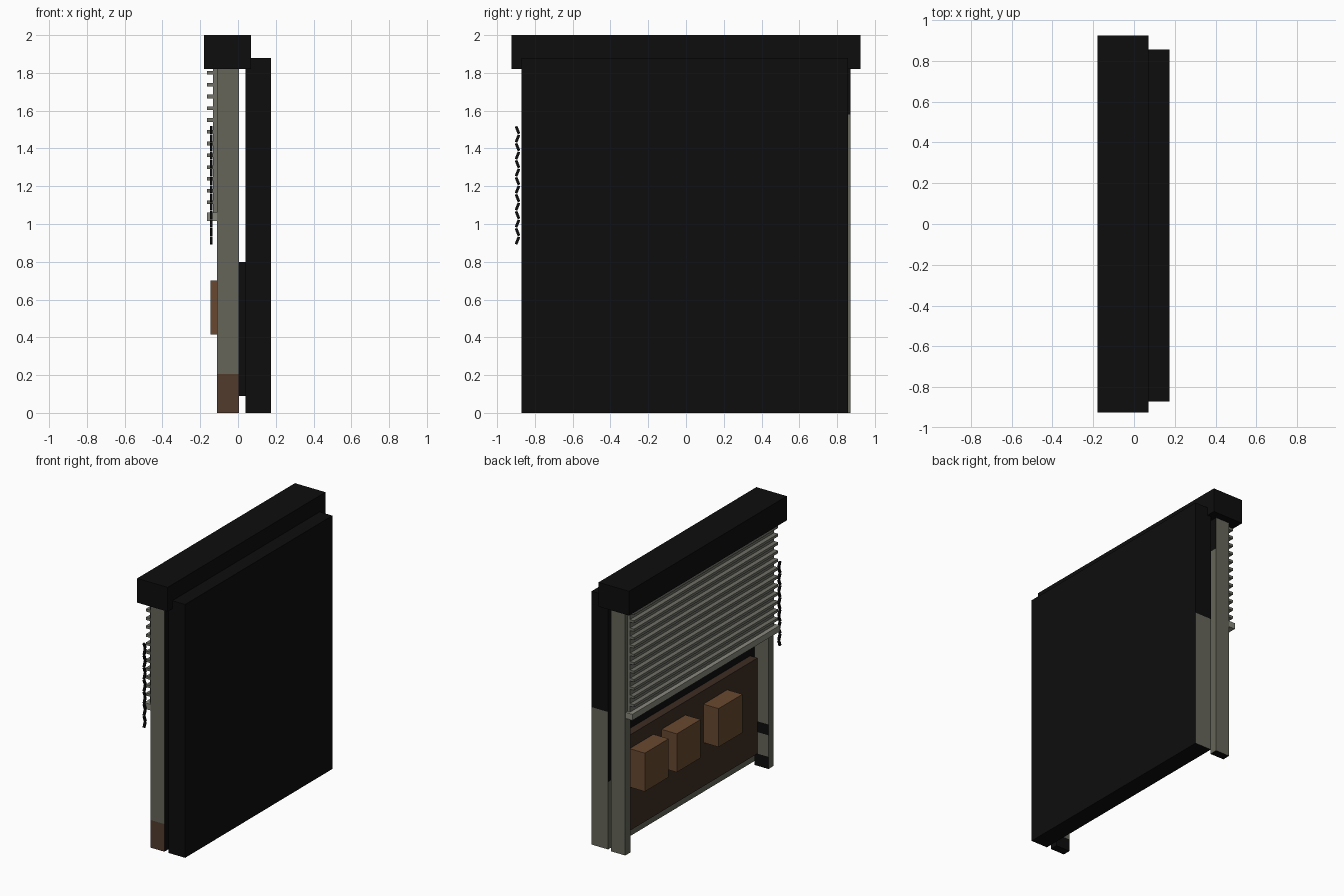
import bpy
import bmesh
from mathutils import Vector, Matrix

cube = bpy.data.objects.get("Cube")
if cube:
    bpy.data.objects.remove(cube, do_unlink=True)


def material(name, rgb):
    m = bpy.data.materials.new(name)
    m.use_nodes = True
    m.diffuse_color = (*rgb, 1)
    bsdf = next(n for n in m.node_tree.nodes if n.type == "BSDF_PRINCIPLED")
    bsdf.inputs["Base Color"].default_value = (*rgb, 1)
    bsdf.inputs["Roughness"].default_value = 0.8
    return m


BLACK = material("soot_black", (0.004, 0.004, 0.004))
GREY = material("weathered_grey", (0.13, 0.13, 0.10))
SLAT = material("slat_grey", (0.16, 0.16, 0.135))
RAIL = material("pale_rail_grey", (0.25, 0.25, 0.21))
RUST = material("rust_brown", (0.085, 0.043, 0.026))
BOARD = material("dark_wood", (0.045, 0.026, 0.017))
CRATE = material("crate_brown", (0.14, 0.066, 0.03))


def box(name, xs, ys, zs, mats, cuts=(), rule=None):
    """Box between bounds; cut at heights, faces coloured by rule(normal, centre)."""
    bm = bmesh.new()
    bmesh.ops.create_cube(bm, size=1)
    for v in bm.verts:
        for i, (lo, hi) in enumerate((xs, ys, zs)):
            v.co[i] = lo if v.co[i] < 0 else hi
    for z in cuts:
        bmesh.ops.bisect_plane(bm, geom=bm.verts[:] + bm.edges[:] + bm.faces[:],
                               plane_co=(0, 0, z), plane_no=(0, 0, 1))
    bm.normal_update()
    if rule:
        for f in bm.faces:
            f.material_index = rule(f.normal, f.calc_center_median())
    me = bpy.data.meshes.new(name)
    bm.to_mesh(me)
    bm.free()
    for m in mats:
        me.materials.append(m)
    ob = bpy.data.objects.new(name, me)
    bpy.context.scene.collection.objects.link(ob)
    return ob


# Header housing
box("header_housing", (-0.18, 0.07), (-0.925, 0.925), (1.82, 2.0), [BLACK])


# Back wall: stained black, with grey showing low on the end and inner face
def wall_rule(n, c):
    return int((n.y > 0.5 and c.z < 1.02) or (n.x < -0.5 and c.z < 0.5))


box("back_wall", (0.04, 0.175), (-0.87, 0.857), (0, 1.88),
    [BLACK, GREY], (0.5, 1.02), wall_rule)


# Side posts
def front_post_rule(n, c):
    if n.z < -0.5 or n.x > 0.5:
        return 1
    if n.y < -0.5 and c.z < 0.205:
        return 2
    if n.y > 0.5 and (c.z < 0.09 or 0.25 < c.z < 0.33):
        return 1
    return 0


def rear_post_rule(n, c):
    return int(n.z < -0.5 or (n.x > 0.5 and c.z > 1.58))


box("front_post", (-0.11, 0.005), (-0.87, -0.81), (0, 1.83),
    [GREY, BLACK, RUST], (0.09, 0.205, 0.25, 0.33), front_post_rule)
box("rear_post", (-0.11, 0.005), (0.81, 0.87), (0, 1.83),
    [GREY, BLACK], (1.58,), rear_post_rule)

# Backing board, brown on its face and top, black elsewhere
box("backing_board", (-0.02, 0.04), (-0.81, 0.81), (0.09, 0.80),
    [BLACK, BOARD], (), lambda n, c: int(n.x < -0.5 or n.z > 0.5))

# Crates fixed to the board
for i, y in enumerate((0.41, 0.035, -0.455)):
    box(f"crate_{i + 1}", (-0.145, -0.02), (y, y + 0.28), (0.415, 0.70), [CRATE])

# Roller shutter: sheet, repeated ribs and bottom rail
box("shutter_sheet", (-0.132, -0.11), (-0.845, 0.845), (1.03, 1.83), [SLAT])
ribs = box("shutter_ribs", (-0.165, -0.13), (-0.845, 0.845), (1.105, 1.124), [SLAT])
array = ribs.modifiers.new("Repeat", "ARRAY")
array.count = 12
array.use_relative_offset = False
array.use_constant_offset = True
array.constant_offset_displace = (0, 0, 0.0623)
box("shutter_bottom_rail", (-0.165, -0.11), (-0.865, 0.865), (1.015, 1.06), [RAIL])

# Pull chain of links tilted alternately
links = 14
pitch = 0.63 / links
for i in range(links):
    link = box(f"chain_link_{i + 1}", (-0.0075, 0.0075), (-0.0075, 0.0075),
               (-0.021, 0.021), [BLACK])
    tilt = 0.38 if i % 2 else -0.38
    link.matrix_world = (Matrix.Translation(Vector((-0.142, -0.892, 0.89 + pitch * (i + 0.5))))
                         @ Matrix.Rotation(tilt, 4, "X"))
